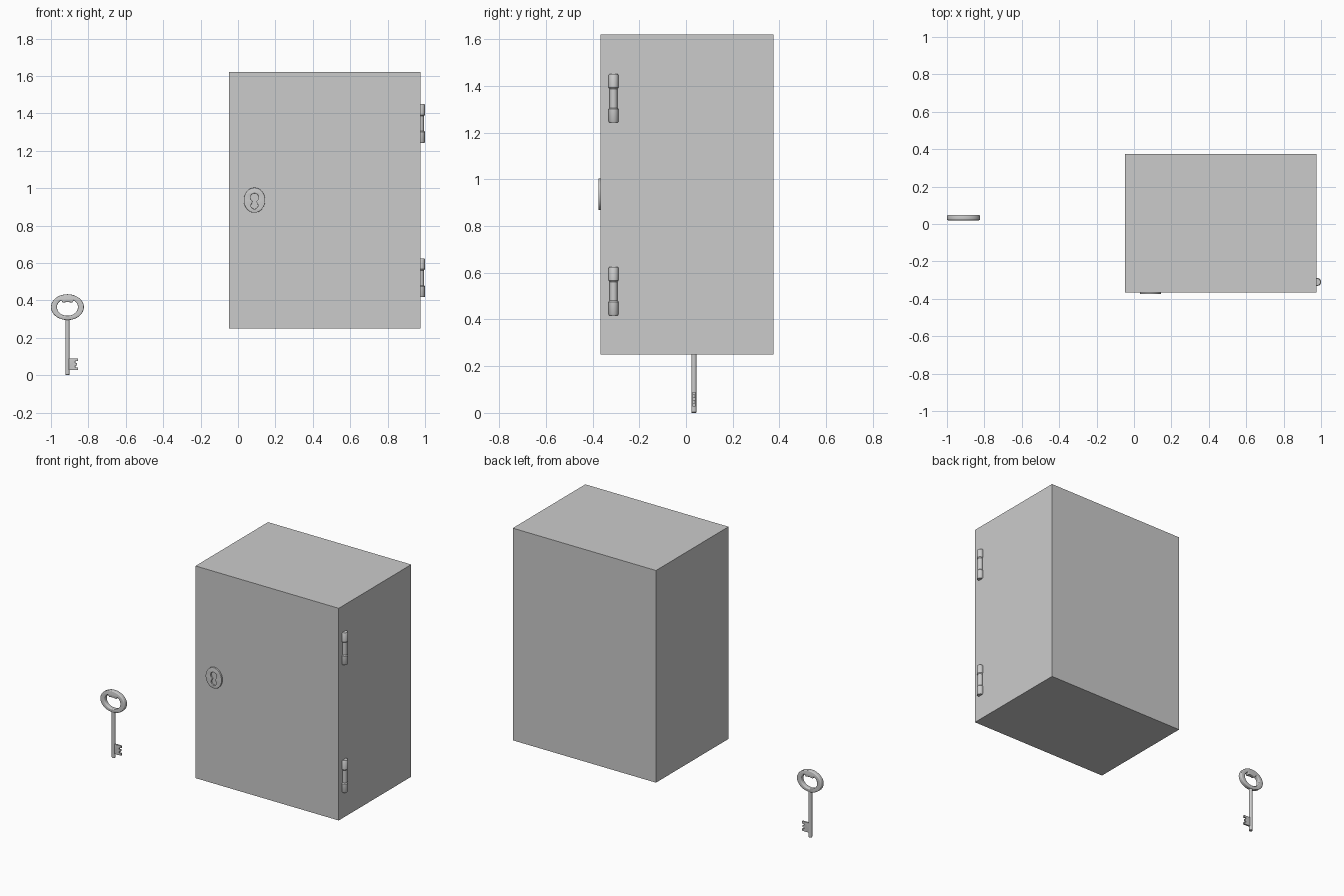
import bpy, bmesh
from math import sin, cos, pi, radians

if "Cube" in bpy.data.objects:
    bpy.data.objects.remove(bpy.data.objects["Cube"])


def finish(name, bm):
    bmesh.ops.recalc_face_normals(bm, faces=bm.faces)
    me = bpy.data.meshes.new(name)
    bm.to_mesh(me)
    bm.free()
    ob = bpy.data.objects.new(name, me)
    bpy.context.collection.objects.link(ob)
    return ob


def smooth(ob, angle=35):
    bpy.ops.object.select_all(action='DESELECT')
    ob.select_set(True)
    bpy.context.view_layer.objects.active = ob
    bpy.ops.object.shade_smooth_by_angle(angle=radians(angle))


def plate(name, outlines, half, bevel, loc):
    """Flat piece facing -y, from closed outlines (inner ones become holes)."""
    cu = bpy.data.curves.new(name, 'CURVE')
    cu.dimensions = '2D'
    cu.fill_mode = 'BOTH'
    cu.extrude = half - bevel
    cu.bevel_depth = bevel
    cu.bevel_resolution = 2
    cu.offset = -bevel
    for pts in outlines:
        sp = cu.splines.new('POLY')
        sp.points.add(len(pts) - 1)
        for p, (x, z) in zip(sp.points, pts):
            p.co = (x, z, 0, 1)
        sp.use_cyclic_u = True
    ob = bpy.data.objects.new(name, cu)
    ob.location = loc
    ob.rotation_euler = (pi / 2, 0, 0)
    bpy.context.collection.objects.link(ob)
    bpy.ops.object.select_all(action='DESELECT')
    ob.select_set(True)
    bpy.context.view_layer.objects.active = ob
    bpy.ops.object.convert(target='MESH')
    ob = bpy.context.object
    bm = bmesh.new()
    bm.from_mesh(ob.data)
    bmesh.ops.remove_doubles(bm, verts=bm.verts, dist=1e-5)
    bmesh.ops.recalc_face_normals(bm, faces=bm.faces)
    bm.to_mesh(ob.data)
    bm.free()
    smooth(ob)
    return ob


def ellipse(rx, rz, n=64):
    return [(rx * cos(2 * pi * i / n), rz * sin(2 * pi * i / n)) for i in range(n)]


def lathe(name, profile, loc, n=32):
    """Solid turned about z from (radius, z) pairs."""
    bm = bmesh.new()
    rings = [[bm.verts.new((loc[0] + r * cos(2 * pi * i / n),
                            loc[1] + r * sin(2 * pi * i / n), loc[2] + z))
              for i in range(n)] for r, z in profile]
    for a, b in zip(rings, rings[1:]):
        for i in range(n):
            j = (i + 1) % n
            bm.faces.new((a[i], a[j], b[j], b[i]))
    bm.faces.new(rings[0])
    bm.faces.new(rings[-1])
    ob = finish(name, bm)
    smooth(ob)
    return ob


# Cabinet body
bm = bmesh.new()
bmesh.ops.create_cube(bm, size=1)
for v in bm.verts:
    v.co.x = 0.4635 + v.co.x * 1.023
    v.co.y = 0.005 + v.co.y * 0.74
    v.co.z = 0.935 + v.co.z * 1.37
finish("cabinet_body", bm)

# Hinges: slim pin between two thicker knuckles
half_hinge = [(0.0165, 0.040), (0.021, 0.046), (0.021, 0.099), (0.018, 0.104)]
hinge = [(r, -z) for r, z in reversed(half_hinge)] + half_hinge
for name, z in (("lower_hinge", 0.521), ("upper_hinge", 1.346)):
    lathe(name, hinge, (0.979, -0.31, z))

# Oval lock plate with a keyhole: round top, waist, rounded flare below
top = [(0.022 * cos(a), 0.015 + 0.022 * sin(a))
       for a in (radians(-55 + 290 * i / 24) for i in range(25))]
flare = [(0.019 * cos(a), -0.028 + 0.019 * sin(a))
         for a in (radians(170 + 200 * i / 16) for i in range(17))]
keyhole = top + [(-0.010, -0.010)] + flare + [(0.010, -0.010)]
plate("lock_plate", [ellipse(0.057, 0.067), keyhole], 0.006, 0.0015,
      (0.088, -0.369, 0.936))

# Key bow: oval ring with a small lug hanging inside the top
KX, KY = -0.912, 0.034
inner = []
for x, z in ellipse(0.056, 0.046, 96):
    if z > 0:
        t = max(0, min(1, (0.036 - abs(x)) / 0.014))
        z -= 0.019 * t * t * (3 - 2 * t)
    inner.append((x, z))
plate("key_bow", [ellipse(0.088, 0.069), inner], 0.014, 0.005, (KX, KY, 0.364))

# Key shaft
lathe("key_shaft", [(0.009, 0), (0.0115, 0.003), (0.0115, 0.302)], (KX, KY, 0))

# Key bit with three teeth
bit = [(0, 0.028), (0.056, 0.028), (0.056, 0.042), (0.042, 0.042), (0.042, 0.052),
       (0.051, 0.052), (0.051, 0.065), (0.042, 0.065), (0.042, 0.076),
       (0.056, 0.076), (0.056, 0.090), (0, 0.090)]
plate("key_bit", [bit], 0.006, 0.001, (KX, KY, 0))
